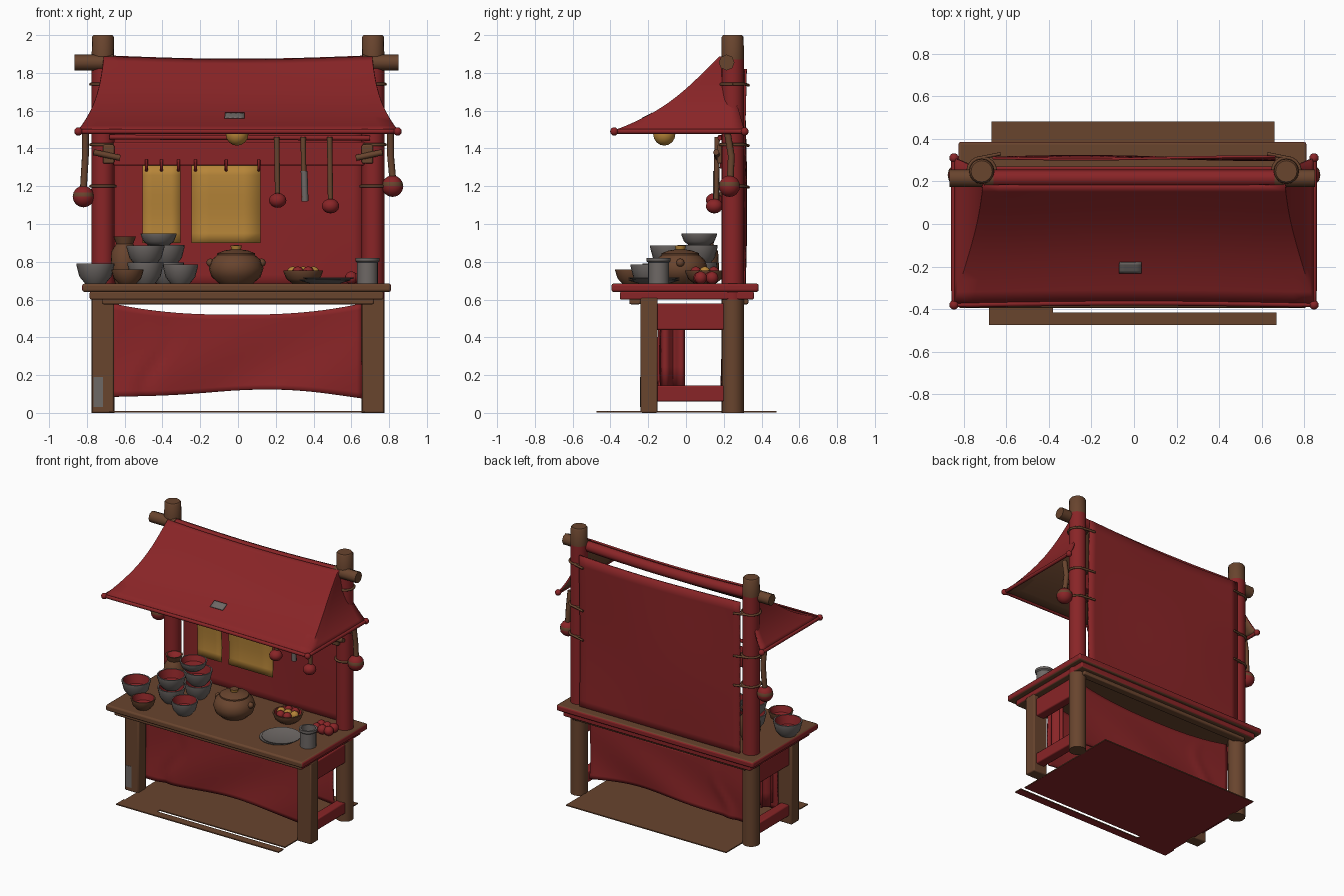
import bpy, bmesh, math, random
from math import sin, cos, pi, radians
from mathutils import Vector

random.seed(4)
if "Cube" in bpy.data.objects:
    bpy.data.objects.remove(bpy.data.objects["Cube"])


def material(name, rgb):
    m = bpy.data.materials.new(name)
    m.use_nodes = True
    m.diffuse_color = (*rgb, 1)
    m.node_tree.nodes["Principled BSDF"].inputs["Base Color"].default_value = (*rgb, 1)
    return m


RED = material("red cloth", (0.25, 0.018, 0.02))
WOOD = material("brown wood", (0.14, 0.058, 0.027))
GOLD = material("ochre yellow", (0.47, 0.235, 0.04))
GREY = material("grey clay", (0.155, 0.138, 0.13))


def finish(name, bm, mats, angle=40):
    me = bpy.data.meshes.new(name)
    bmesh.ops.recalc_face_normals(bm, faces=bm.faces)
    bm.to_mesh(me)
    bm.free()
    for m in mats:
        me.materials.append(m)
    for p in me.polygons:
        p.use_smooth = True
    me.set_sharp_from_angle(angle=radians(angle))
    ob = bpy.data.objects.new(name, me)
    bpy.context.collection.objects.link(ob)
    return ob


def box(name, lo, hi, mat, rule=None, other=None, bevel=0.008):
    """Box between two corners; rule(normal) picks the second material."""
    bm = bmesh.new()
    bmesh.ops.create_cube(bm, size=1)
    for v in bm.verts:
        v.co = Vector([lo[i] if v.co[i] < 0 else hi[i] for i in range(3)])
    bm.normal_update()
    for f in bm.faces:
        f.material_index = int(bool(rule and rule(f.normal)))
    ob = finish(name, bm, [mat] + ([other] if other else []), 30)
    if bevel:
        mod = ob.modifiers.new("soft edges", "BEVEL")
        mod.width, mod.segments = bevel, 2
    return ob


def lathe(name, profile, loc, mats, seg=20):
    """Spin (radius, height) points about z; mats holds one material per band."""
    bm = bmesh.new()
    rings = []
    for r, z in profile:
        n = seg if r > 0 else 1
        rings.append([bm.verts.new((loc[0] + r * cos(2 * pi * i / n), loc[1] + r * sin(2 * pi * i / n),
                                    loc[2] + z)) for i in range(n)])
    slots = list(dict.fromkeys(mats))
    for k, (a, b) in enumerate(zip(rings, rings[1:])):
        for i in range(seg):
            j = (i + 1) % seg
            ids = [a[i % len(a)], a[j % len(a)], b[j % len(b)], b[i % len(b)]]
            f = bm.faces.new(list(dict.fromkeys(ids)))
            f.material_index = slots.index(mats[min(k, len(mats) - 1)])
    return finish(name, bm, slots)


def sheet(name, f, nu, nv, mats, thick=0.012):
    """Cloth surface f(u, v) with thickness; a second material lines the inside."""
    bm = bmesh.new()
    g = [[bm.verts.new(f(i / nu, j / nv)) for j in range(nv + 1)] for i in range(nu + 1)]
    for i in range(nu):
        for j in range(nv):
            bm.faces.new((g[i][j], g[i + 1][j], g[i + 1][j + 1], g[i][j + 1]))
    ob = finish(name, bm, mats, 60)
    mod = ob.modifiers.new("thickness", "SOLIDIFY")
    mod.thickness, mod.offset = thick, 0
    mod.material_offset = len(mats) - 1
    return ob


def rod(name, points, r, mat):
    cu = bpy.data.curves.new(name, "CURVE")
    cu.dimensions, cu.bevel_depth, cu.bevel_resolution, cu.use_fill_caps = "3D", r, 2, True
    sp = cu.splines.new("POLY")
    sp.points.add(len(points) - 1)
    for p, co in zip(sp.points, points):
        p.co = (*co, 1)
    cu.materials.append(mat)
    ob = bpy.data.objects.new(name, cu)
    bpy.context.collection.objects.link(ob)
    return ob


def ball(name, loc, r, mats, squash=1):
    prof = [(r * sin(pi * i / 8) if 0 < i < 8 else 0, -r * squash * cos(pi * i / 8)) for i in range(9)]
    return lathe(name, prof, loc, mats, 14)


# Ground sheet with a slit near the front
for nm, lo, hi in (("ground", (-0.67, -0.385), (0.66, 0.48)), ("ground_front_strip", (-0.68, -0.475), (0.67, -0.415)),
                   ("ground_joint", (-0.68, -0.416), (-0.38, -0.384))):
    box(nm, (*lo, 0.002), (*hi, 0.01), WOOD, lambda n: n.z < -0.5, RED, 0)

# Posts, front legs and side frames
for s, side in ((1, "left"), (-1, "right")):
    x = 0.715 * s
    lathe(f"{side}_back_post", [(0, 0), (0.06, 0), (0.06, 0.6), (0.06, 1.87), (0.058, 1.99), (0.05, 2), (0, 2)],
          (x, 0.247, 0), [WOOD, WOOD, RED, WOOD], 16)
    box(f"{side}_front_leg", (x - 0.058, -0.24, 0), (x + 0.058, -0.15, 0.61), WOOD)
    box(f"{side}_upper_rail", (x - 0.035, -0.16, 0.44), (x + 0.035, 0.21, 0.58), RED)
    box(f"{side}_lower_rail", (x - 0.035, -0.16, 0.06), (x + 0.035, 0.21, 0.145), RED)
    box(f"{side}_beam_end", (min(x, x - 0.06 * s), 0.165, 1.32), (max(x, x - 0.06 * s), 0.2, 1.42), WOOD)
    rod(f"{side}_beam_peg", [(x - 0.09 * s, 0.17, 1.35), (x + 0.05 * s, 0.16, 1.38)], 0.016, WOOD)
    for z in (1.74, 1.42, 1.2):
        rod(f"{side}_rope", [(x + 0.065 * cos(a * pi / 8), 0.247 + 0.065 * sin(a * pi / 8), z) for a in range(17)],
            0.008, WOOD)
        rod(f"{side}_rope_tie", [(x, 0.312, z), (x - 0.09 * s, 0.33, z - 0.005)], 0.008, WOOD)
    # Hanging gourd with a handle
    gz = 1.2 if s > 0 else 1.145
    gx = 0.818 * s
    ball(f"{side}_gourd", (gx, 0.23, gz), 0.057, [RED, RED, RED, RED, WOOD, RED])
    rod(f"{side}_gourd_handle", [(gx, 0.235, gz + 0.05), (gx - 0.01 * s, 0.24, 1.36), (gx - 0.01 * s, 0.22, 1.48)],
        0.019, WOOD)
box("leg_patch", (-0.765, -0.243, 0.03), (-0.715, -0.238, 0.19), GREY, bevel=0)

# Counter
edge = lambda n: abs(n.x) > 0.5 or n.y > 0.5
box("counter_top", (-0.825, -0.395, 0.64), (0.81, 0.385, 0.685), WOOD, edge, RED, 0.012)
box("counter_apron", (-0.785, -0.35, 0.6), (0.77, 0.36, 0.642), WOOD, edge, RED)
for y in (-0.27, 0.3):
    box("counter_batten", (-0.72, y - 0.03, 0.575), (0.72, y + 0.03, 0.605), WOOD)


# Skirt cloths hung under the counter
def skirt(y0, low):
    def f(u, v):
        x = -0.665 + 1.32 * u
        top = 0.58 - 0.06 * (1 - abs(2 * u - 1) ** 2.5)
        bottom = low + 0.03 * (1 - u) * u * 4 - 0.012 * sin(7 * u)
        fold = 0.012 * sin(9 * u + 4 * v) * v + 0.014 * math.exp(-((u - 0.17 - 0.05 * sin(5 * v)) / 0.03) ** 2) * v
        return (x, y0 + fold, top + (bottom - top) * v)
    return f


sheet("front_skirt", skirt(-0.14, 0.085), 48, 16, [RED])
sheet("back_skirt", skirt(0.2, 0.11), 48, 16, [RED])
for x in (-0.63, 0.62):
    sheet("skirt_fold", lambda u, v: (x + 0.02 * sin(9 * u), -0.13 + 0.12 * u, 0.56 - 0.42 * v), 10, 4, [RED])

# Back cloth, cross beam, utensil rail and sagging top bar
sheet("back_cloth", lambda u, v: (-0.665 + 1.33 * u, 0.31 + 0.008 * sin(5 * u) * sin(4 * v),
                                  0.66 + (1.16 - 0.02 * sin(pi * u)) * v), 24, 16, [RED])
box("cross_beam", (-0.66, 0.2, 1.31), (0.67, 0.27, 1.435), RED)
rod("utensil_rail", [(-0.68, 0.18, 1.46), (0.7, 0.18, 1.455)], 0.013, RED)
bar = lambda x: (x, 0.215, 1.855 - 0.02 * cos(x * pi / 1.5))
rod("top_bar", [bar(-0.72 + 0.12 * i) for i in range(13)], 0.04, RED)
rod("top_bar_right_end", [(-0.865, 0.215, 1.855), (-0.66, 0.215, 1.855)], 0.042, WOOD)
rod("top_bar_left_end", [(0.66, 0.215, 1.855), (0.85, 0.215, 1.855)], 0.042, WOOD)


# Awning: one sheet over the front and both sides, lined in brown
def awning(u, v):
    half = 0.705 + 0.05 * v + 0.09 * v ** 3
    yf = 0.18 - 0.56 * (0.7 * v + 0.3 * v ** 4)
    yb = 0.2 + 0.11 * v
    z = 1.885 - 0.395 * v
    if u < 0.25:
        return (-half, yb + (yf - yb) * u * 4, z)
    if u > 0.75:
        return (half, yf + (yb - yf) * (u - 0.75) * 4, z)
    w = (u - 0.25) * 2
    return (-half + 2 * half * w, yf + 0.01 * sin(pi * w) * v, z - 0.018 * sin(pi * w) * (1 - v))


sheet("awning", awning, 40, 16, [RED, WOOD])
rod("awning_hem", [awning(i / 40, 1) for i in range(41)], 0.013, RED)
for u in (0, 0.25, 0.75, 1):
    ball("hem_knob", awning(u, 1), 0.022, [RED])
sheet("awning_patch", lambda u, v: Vector(awning(0.478 + 0.033 * u, 0.77 + 0.07 * v)) + Vector((0, -0.006, 0.01)),
      4, 4, [GREY], 0.006)
ball("lantern", (-0.005, -0.115, 1.475), 0.06, [GOLD])

# Paper notices with hooks
for nm, x0, x1 in (("small_notice", -0.505, -0.305), ("large_notice", -0.245, 0.12)):
    sheet(nm, lambda u, v: (x0 + (x1 - x0) * u, 0.24 + 0.006 * sin(6 * v), 0.9 + 0.41 * v), 4, 8, [GOLD], 0.006)
    for x in (x0 + 0.02, (x0 + x1) / 2, x1 - 0.01):
        rod("notice_hook", [(x, 0.19, 1.34), (x, 0.185, 1.3), (x, 0.23, 1.285)], 0.008, RED)

# Utensils hanging from the rail
for x, low, mat in ((0.21, 1.125, WOOD), (0.35, 1.14, GREY), (0.49, 1.095, WOOD)):
    rod("utensil_handle", [(x - 0.005, 0.165, 1.46), (x, 0.16, low)], 0.014, WOOD)
    if mat is WOOD:
        ball("ladle_bowl", (x, 0.15, low), 0.046, [RED], 0.85)
    else:
        rod("spatula_blade", [(x, 0.16, 1.28), (x + 0.005, 0.16, 1.12)], 0.018, GREY)


# Crockery
def bowl(name, x, y, z, r, h, mat, inside):
    prof = [(0, 0), (0.55 * r, 0), (0.85 * r, 0.35 * h), (r, 0.9 * h), (r, h), (0.9 * r, h), (0.75 * r, 0.4 * h),
            (0, 0.2 * h)]
    lathe(name, prof, (x, y, z), [mat] * 5 + [inside])


T = 0.685
for x, y, z, r, h, mat in ((-0.755, -0.13, 0, 0.1, 0.105, GREY), (-0.585, -0.29, 0, 0.085, 0.075, WOOD),
                           (-0.305, -0.2, 0, 0.093, 0.1, GREY), (-0.49, -0.09, 0, 0.095, 0.11, GREY),
                           (-0.49, -0.09, 0.1, 0.1, 0.1, GREY), (-0.38, 0.07, 0, 0.095, 0.11, GREY),
                           (-0.38, 0.07, 0.1, 0.098, 0.105, GREY), (-0.42, 0.07, 0.2, 0.095, 0.065, GREY)):
    bowl("bowl", x, y, T + z, r, h, mat, RED)
lathe("jug", [(0, 0), (0.05, 0), (0.075, 0.08), (0.07, 0.17), (0.045, 0.21), (0.06, 0.25), (0.05, 0.25), (0, 0.2)],
      (-0.6, 0.1, T), [WOOD] * 6 + [RED])
lathe("cooking_pot", [(0, 0), (0.09, 0), (0.13, 0.035), (0.145, 0.08), (0.13, 0.125), (0.1, 0.15), (0.1, 0.16),
                      (0.06, 0.175), (0.025, 0.18), (0.03, 0.2), (0, 0.205)], (-0.01, -0.03, T),
      [WOOD] * 8 + [GOLD, WOOD])
for s in (-1, 1):
    ball("pot_lug", (-0.01 + s * 0.135, -0.03, T + 0.11), 0.022, [WOOD])
bowl("fruit_basket", 0.345, 0.1, T, 0.105, 0.07, WOOD, RED)
for i in range(7):
    a, r = i * pi / 3, 0.055 * (i < 6)
    ball("basket_fruit", (0.345 + r * cos(a), 0.1 + r * sin(a), T + 0.06), 0.03, [RED if i % 3 else GOLD])
for i in range(6):
    ball("loose_fruit", (0.6 + 0.05 * (i % 3), 0.07 + 0.06 * (i // 3) + random.uniform(0, 0.02), T + 0.03), 0.034, [RED])
for i in range(2):
    lathe("plate", [(0, 0), (0.08, 0), (0.135, 0.016), (0.135, 0.021), (0.08, 0.009), (0, 0.009)],
          (0.46 + 0.02 * i, -0.17, T + 0.012 * i), [GREY])
lathe("mug", [(0, 0), (0.055, 0), (0.055, 0.11), (0.063, 0.118), (0.063, 0.135), (0.05, 0.135), (0.048, 0.03),
              (0, 0.03)], (0.685, -0.145, T), [GREY])
